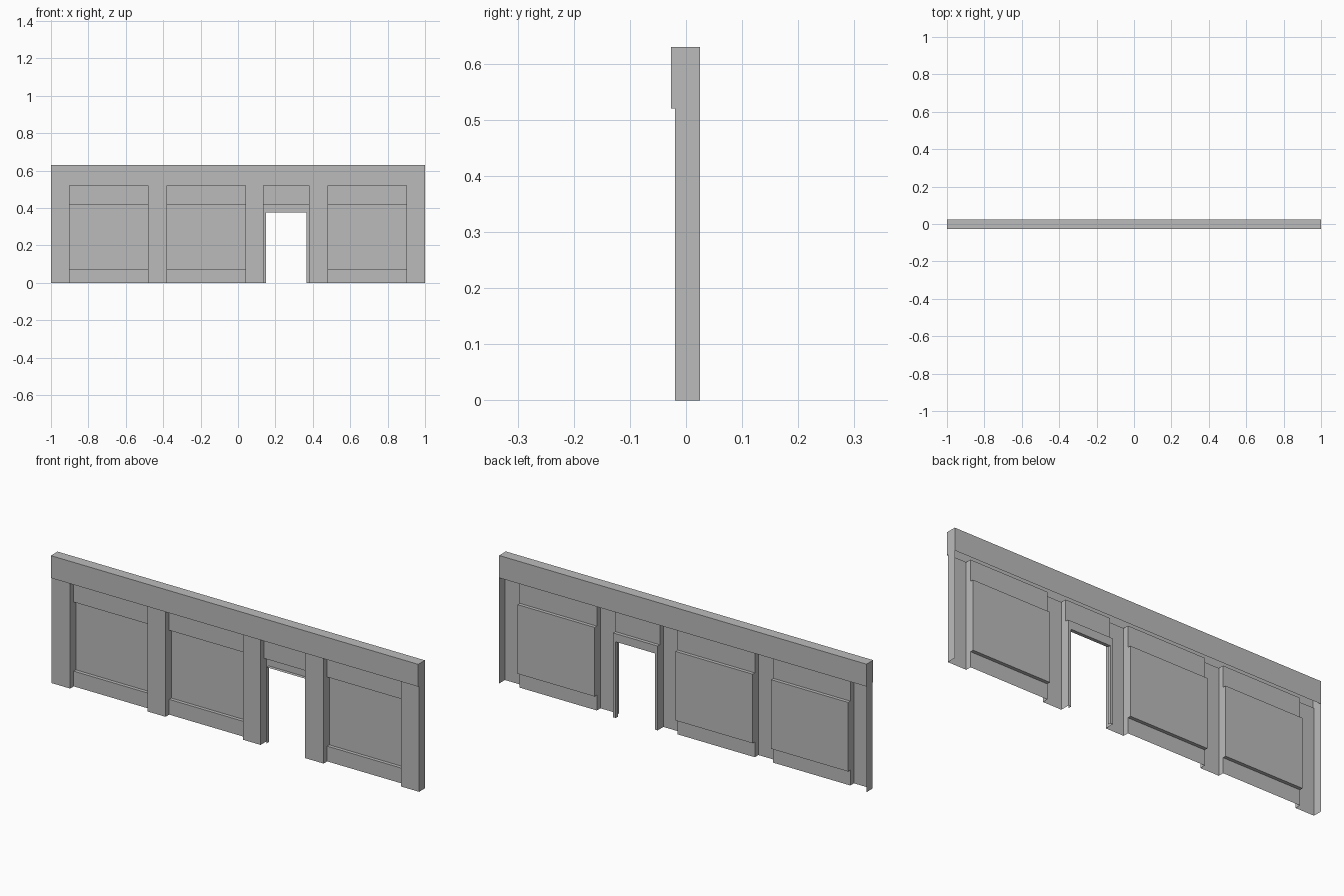
import bpy

cube = bpy.data.objects.get("Cube")
if cube:
    bpy.data.objects.remove(cube, do_unlink=True)

# Depths (y) and heights (z) shared by the parts
BEAM_FRONT, PILLAR_FRONT, RAIL, BACK = -0.027, -0.02, 0.008, 0.025
TOP, BEAM_LOW, RAIL_TOP, RAIL_LOW = 0.63, 0.52, 0.415, 0.075

grey = bpy.data.materials.new("plain_grey")
grey.use_nodes = True
colour = (0.5, 0.5, 0.5, 1)
grey.diffuse_color = colour
grey.node_tree.nodes["Principled BSDF"].inputs["Base Color"].default_value = colour


def build(name, polygons):
    """Make an object from a list of polygons."""
    verts, faces = [], []
    for poly in polygons:
        faces.append(range(len(verts), len(verts) + len(poly)))
        verts += poly
    mesh = bpy.data.meshes.new(name)
    mesh.from_pydata(verts, [], [tuple(f) for f in faces])
    mesh.materials.append(grey)
    obj = bpy.data.objects.new(name, mesh)
    bpy.context.collection.objects.link(obj)
    return obj


def sweep_x(profile, x0, x1):
    """Sheet from a (y, z) profile swept along x."""
    return [[(x0, *a), (x0, *b), (x1, *b), (x1, *a)]
            for a, b in zip(profile, profile[1:])]


def sweep_z(profile, z0, z1):
    """Sheet from an (x, y) profile swept up z."""
    return [[(*a, z0), (*b, z0), (*b, z1), (*a, z1)]
            for a, b in zip(profile, profile[1:])]


# Top beam: a channel closed at both ends
beam = [(BACK, BEAM_LOW), (BACK, TOP), (BEAM_FRONT, TOP),
        (BEAM_FRONT, BEAM_LOW), (PILLAR_FRONT, BEAM_LOW)]
ends = [[(1, y, z) for y, z in beam[:4]],
        [(-1, y, z) for y, z in reversed(beam[:4])]]
build("top_beam", sweep_x(beam, -1, 1) + ends)

# Hollow pillars, open at the back
pillars = [(-1, -0.9), (-0.48, -0.38), (0.04, 0.137), (0.38, 0.48), (0.9, 1)]
for i, (x0, x1) in enumerate(pillars):
    left = BACK if x0 == -1 else RAIL
    right = BACK if x1 == 1 else RAIL
    outline = [(x0, left), (x0, PILLAR_FRONT), (x1, PILLAR_FRONT), (x1, right)]
    build(f"pillar_{i + 1}", sweep_z(outline, 0, BEAM_LOW))


def recess_sides(x0, x1, z0, z1):
    """Side walls of a recessed panel."""
    return (sweep_z([(x0, RAIL), (x0, BACK)], z0, z1)
            + sweep_z([(x1, BACK), (x1, RAIL)], z0, z1))


# Wall bays between the pillars: top rail, recessed panel, bottom rail
upper = [(PILLAR_FRONT, BEAM_LOW), (RAIL, BEAM_LOW),
         (RAIL, RAIL_TOP), (BACK, RAIL_TOP)]
lower = [(BACK, RAIL_LOW), (RAIL, RAIL_LOW), (RAIL, 0)]
for name, x0, x1 in (("right_panel", -0.9, -0.48),
                     ("middle_panel", -0.38, 0.04),
                     ("left_panel", 0.48, 0.9)):
    build(name, sweep_x(upper + lower, x0, x1)
          + recess_sides(x0, x1, RAIL_LOW, RAIL_TOP))

# Doorway bay: lintel, jambs and a shallow reveal around the opening
x0, x1 = 0.137, 0.38
d0, d1, door_top = 0.15, 0.365, 0.375
build("door_lintel", sweep_x(upper + [(BACK, door_top)], x0, x1)
      + recess_sides(x0, x1, 0, RAIL_TOP))
build("door_jambs", sweep_z([(x0, BACK), (d0, BACK)], 0, door_top)
      + sweep_z([(d1, BACK), (x1, BACK)], 0, door_top))
build("door_reveal", sweep_x([(RAIL, door_top), (BACK, door_top)], d0, d1)
      + sweep_z([(d0, RAIL), (d0, BACK)], 0, door_top)
      + sweep_z([(d1, BACK), (d1, RAIL)], 0, door_top))
